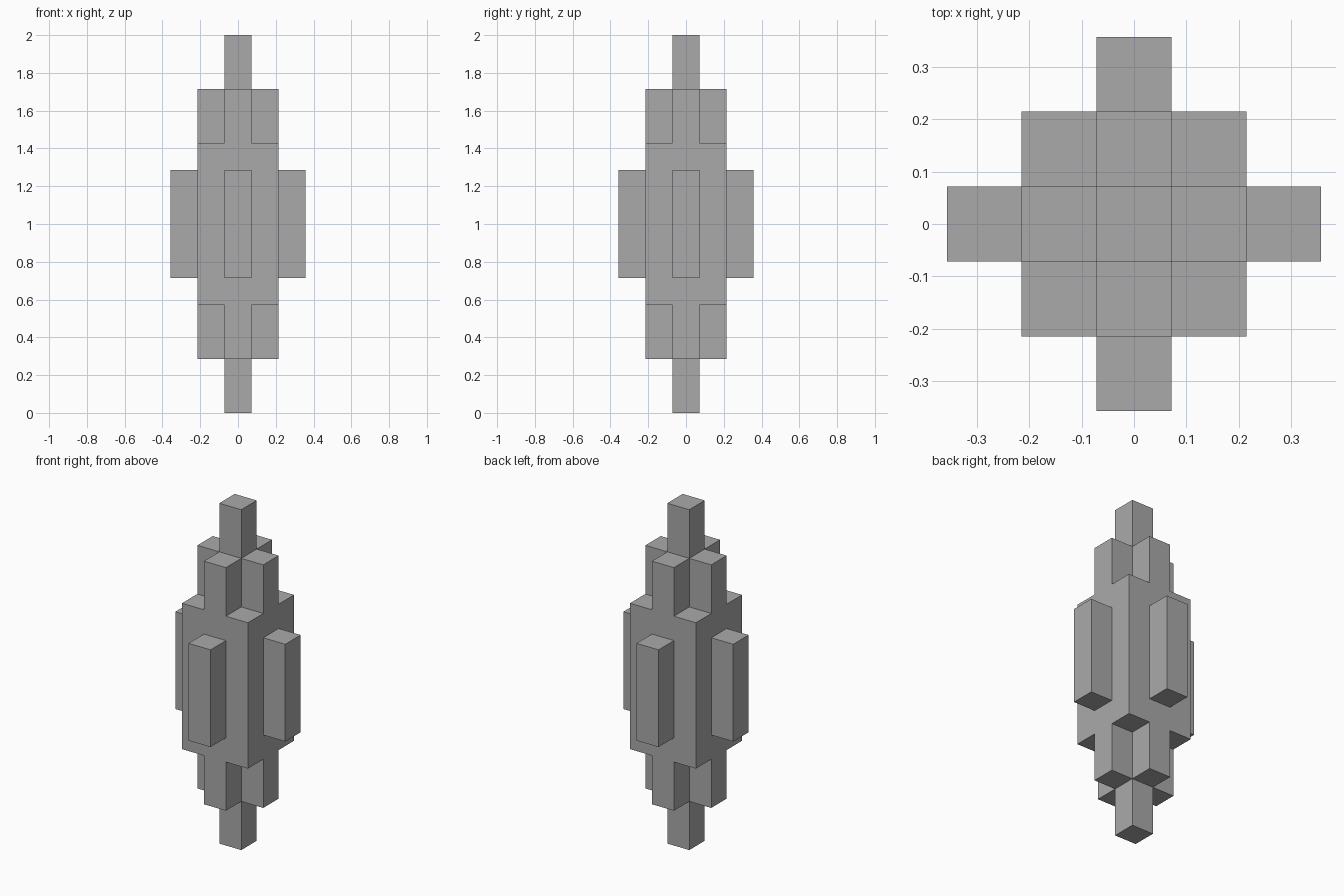
import bpy
import bmesh
from mathutils import Vector

default = bpy.data.objects.get("Cube")
if default:
    bpy.data.objects.remove(default, do_unlink=True)

U = 1 / 7          # block size
H = U / 2          # half a block

grey = bpy.data.materials.new("plain_grey")
grey.use_nodes = True
colour = (0.4, 0.4, 0.4, 1)
grey.diffuse_color = colour
grey.node_tree.nodes["Principled BSDF"].inputs["Base Color"].default_value = colour


def prism(name, outline, bottom, top):
    """Extrude a flat outline between two heights given in blocks."""
    bm = bmesh.new()
    base = bm.faces.new([bm.verts.new((x, y, bottom * U)) for x, y in outline])
    made = bmesh.ops.extrude_face_region(bm, geom=[base])["geom"]
    verts = [v for v in made if isinstance(v, bmesh.types.BMVert)]
    bmesh.ops.translate(bm, verts=verts, vec=Vector((0, 0, (top - bottom) * U)))
    bmesh.ops.recalc_face_normals(bm, faces=bm.faces)
    mesh = bpy.data.meshes.new(name)
    bm.to_mesh(mesh)
    bm.free()
    mesh.materials.append(grey)
    obj = bpy.data.objects.new(name, mesh)
    bpy.context.scene.collection.objects.link(obj)
    return obj


def rect(x0, x1, y0, y1):
    return [(x0, y0), (x1, y0), (x1, y1), (x0, y1)]


def plus(inner, outer):
    """Plus-shaped outline, one arm at a time around the centre."""
    points = []
    x, y = 1, 0
    for _ in range(4):
        for along, side in ((inner, -inner), (outer, -inner), (outer, inner)):
            points.append((along * x - side * y, along * y + side * x))
        x, y = -y, x
    return points


# Square core
prism("core", rect(-3 * H, 3 * H, -3 * H, 3 * H), 4, 10)

# Stepped crosses and spires at both ends
for end, cross, spire in (("lower", (2, 4), (0, 2)), ("upper", (10, 12), (12, 14))):
    prism(end + "_cross", plus(H, 3 * H), *cross)
    prism(end + "_spire", rect(-H, H, -H, H), *spire)

# Ribs standing out from the four sides
prism("left_rib", rect(3 * H, 5 * H, -H, H), 5, 9)
prism("right_rib", rect(-5 * H, -3 * H, -H, H), 5, 9)
prism("back_rib", rect(-H, H, 3 * H, 5 * H), 5, 9)
prism("front_rib", rect(-H, H, -5 * H, -3 * H), 5, 9)
